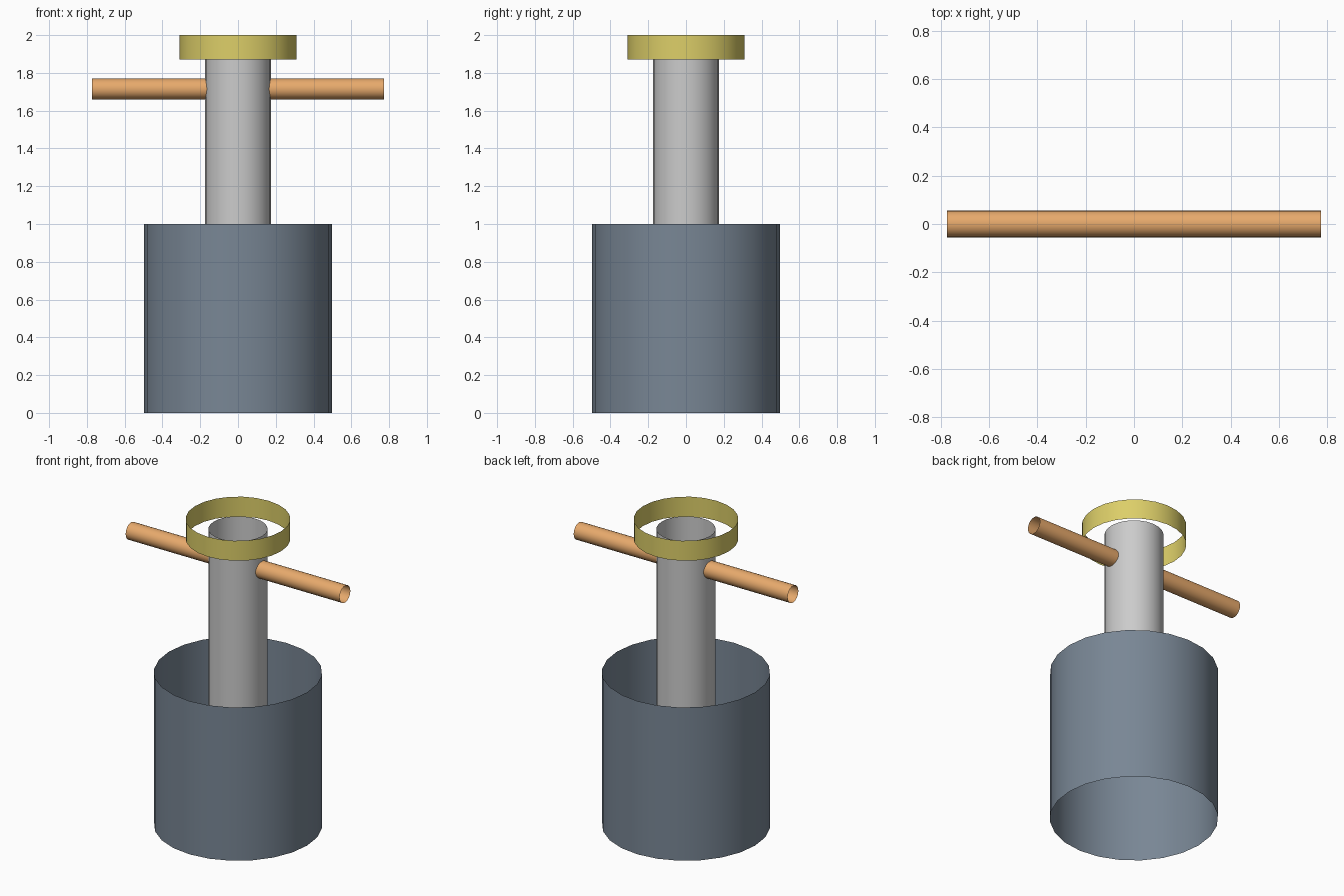
import bpy
from math import pi, radians

if "Cube" in bpy.data.objects:
    bpy.data.objects.remove(bpy.data.objects["Cube"])


def tube(name, radius, length, center, color=None, rotation=(0, 0, 0), sides=24):
    """Open-ended, single-walled tube with smooth sides."""
    bpy.ops.mesh.primitive_cylinder_add(
        vertices=sides, radius=radius, depth=length, end_fill_type='NOTHING',
        location=center, rotation=rotation)
    obj = bpy.context.object
    obj.name = name
    bpy.ops.object.shade_smooth_by_angle(angle=radians(40))
    if color:
        mat = bpy.data.materials.new(name + "_paint")
        mat.diffuse_color = (*color, 1)
        mat.use_nodes = True
        mat.node_tree.nodes["Principled BSDF"].inputs["Base Color"].default_value = mat.diffuse_color
        obj.data.materials.append(mat)
    return obj


# Wide base drum, open at both ends
tube("base_drum", 0.498, 1.0, (0, 0, 0.5), (0.19, 0.24, 0.30))

# Central column, from inside the drum up to the middle of the collar
bottom, top = 0.5, 1.935
tube("column", 0.175, top - bottom, (0, 0, (bottom + top) / 2))

# Collar ring around the column top
tube("collar_ring", 0.31, 0.13, (0, 0, 1.935), (0.72, 0.62, 0.14))

# Cross bar running through the column
tube("cross_bar", 0.055, 1.545, (0, 0, 1.715), (0.80, 0.40, 0.15), (0, pi / 2, 0))
